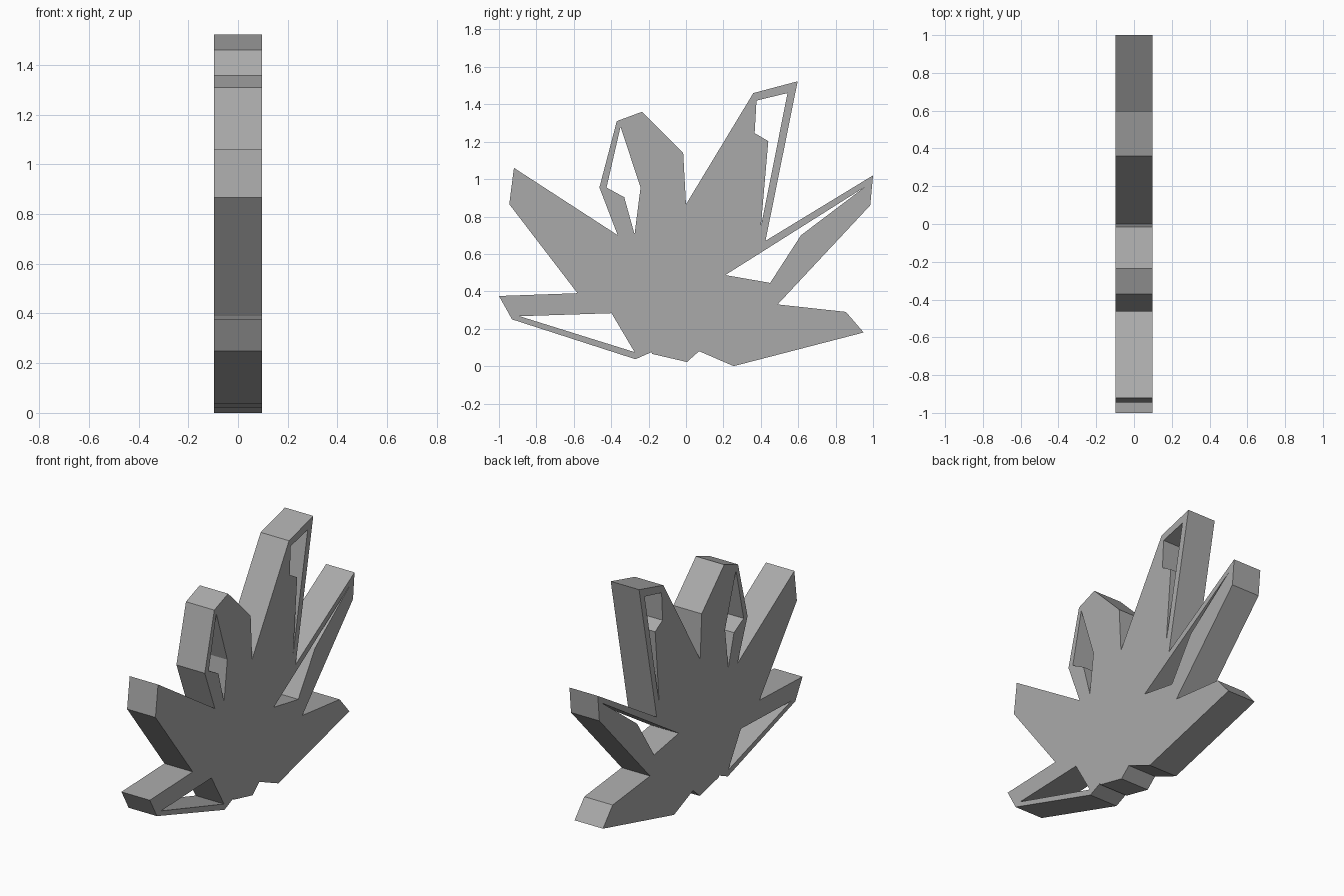
import bpy
import bmesh
from math import radians

if "Cube" in bpy.data.objects:
    bpy.data.objects.remove(bpy.data.objects["Cube"], do_unlink=True)

HALF_THICKNESS = 0.097

# Outer silhouette as (y, z), one run per lobe of the leaf
front_spike = [(-0.365, 0.70), (-0.92, 1.06), (-0.945, 0.866), (-0.58, 0.39)]
front_low_spike = [(-1, 0.375), (-0.93, 0.25), (-0.27, 0.037), (-0.185, 0.075)]
stem = [(-0.18, 0.065), (0.005, 0.022), (0.07, 0.08)]
back_low_spike = [(0.255, 0), (0.95, 0.18), (0.855, 0.29), (0.49, 0.33)]
back_spike = [(0.985, 0.86), (1, 1.02), (0.425, 0.67)]
tall_spike = [(0.597, 1.523), (0.36, 1.46), (0, 0.865)]
upper_spike = [(-0.015, 1.14), (-0.235, 1.36), (-0.37, 1.31), (-0.463, 0.955)]
outline = (front_spike + front_low_spike + stem + back_low_spike
           + back_spike + tall_spike + upper_spike)

# Openings cut right through the slab
upper_opening = [(-0.425, 0.955), (-0.35, 1.28), (-0.243, 0.955),
                 (-0.275, 0.705), (-0.33, 0.903)]
tall_opening = [(0.377, 1.42), (0.543, 1.46), (0.40, 0.743),
                (0.44, 1.203), (0.367, 1.246)]
back_opening = [(0.21, 0.487), (0.45, 0.445), (0.615, 0.70), (0.955, 0.957)]
low_opening = [(-0.89, 0.267), (-0.398, 0.283), (-0.275, 0.075)]


def extruded_plate(name, loops, half_thickness, material):
    """Fill closed loops with holes, extrude, and stand the plate upright."""
    curve = bpy.data.curves.new(name + "_profile", "CURVE")
    curve.dimensions = "2D"
    curve.fill_mode = "BOTH"
    curve.extrude = half_thickness
    for loop in loops:
        spline = curve.splines.new("POLY")
        spline.points.add(len(loop) - 1)
        for point, (y, z) in zip(spline.points, loop):
            point.co = (y, z, 0, 1)
        spline.use_cyclic_u = True
    helper = bpy.data.objects.new(name + "_helper", curve)
    bpy.context.collection.objects.link(helper)
    bpy.context.view_layer.update()
    depsgraph = bpy.context.evaluated_depsgraph_get()
    mesh = bpy.data.meshes.new_from_object(helper.evaluated_get(depsgraph))
    bpy.data.objects.remove(helper, do_unlink=True)
    bpy.data.curves.remove(curve)

    # Weld caps to walls
    bm = bmesh.new()
    bm.from_mesh(mesh)
    bmesh.ops.remove_doubles(bm, verts=bm.verts, dist=0.0005)
    bmesh.ops.recalc_face_normals(bm, faces=bm.faces)
    for face in bm.faces:
        face.smooth = False
    bm.to_mesh(mesh)
    bm.free()

    mesh.materials.clear()
    mesh.materials.append(material)
    plate = bpy.data.objects.new(name, mesh)
    plate.rotation_euler = (radians(90), 0, radians(90))
    bpy.context.collection.objects.link(plate)
    return plate


grey = bpy.data.materials.new("plain_grey")
grey.use_nodes = True
colour = (0.4, 0.4, 0.4, 1)
grey.diffuse_color = colour
grey.node_tree.nodes["Principled BSDF"].inputs["Base Color"].default_value = colour

extruded_plate("leaf_plate",
               [outline, upper_opening, tall_opening, back_opening, low_opening],
               HALF_THICKNESS, grey)
